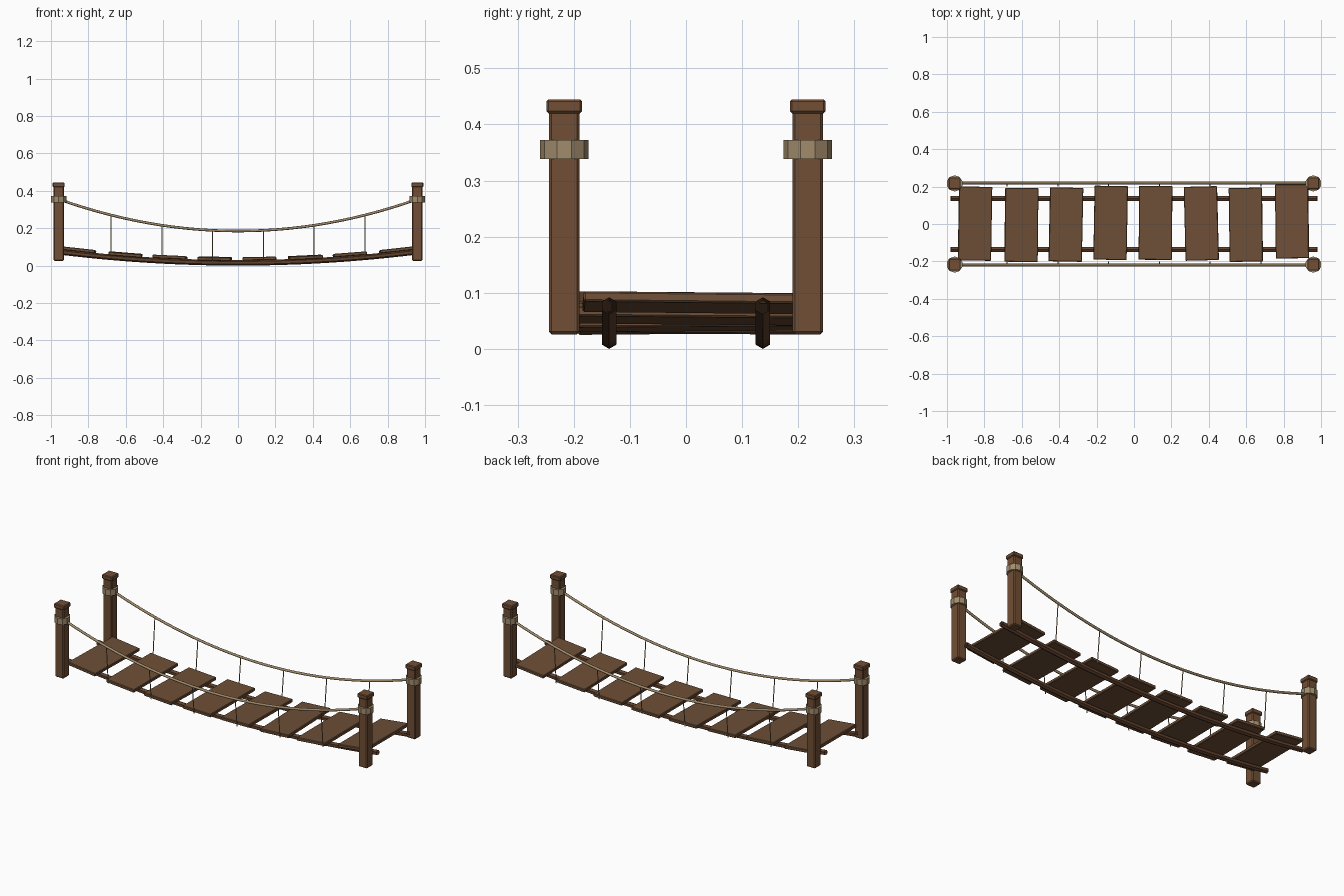
import bpy
import math
from mathutils import Matrix

if "Cube" in bpy.data.objects:
    bpy.data.objects.remove(bpy.data.objects["Cube"])


def material(name, rgb):
    m = bpy.data.materials.new(name)
    m.diffuse_color = (*rgb, 1)
    m.use_nodes = True
    m.node_tree.nodes["Principled BSDF"].inputs["Base Color"].default_value = m.diffuse_color
    return m


WOOD = material("post wood", (0.165, 0.078, 0.036))
PLANK = material("plank wood", (0.155, 0.078, 0.038))
BEAM = material("dark wood", (0.115, 0.052, 0.025))
ROPE = material("rope", (0.36, 0.265, 0.15))


def box(name, loc, size, mat, bevel, rot=(0, 0, 0)):
    bpy.ops.mesh.primitive_cube_add(size=1, location=loc, rotation=rot)
    ob = bpy.context.object
    ob.name = name
    ob.scale = size
    bpy.ops.object.transform_apply(location=False, rotation=False, scale=True)
    ob.data.materials.append(mat)
    mod = ob.modifiers.new("worn edges", 'BEVEL')
    mod.width = bevel
    mod.segments = 1
    return ob


def tube(name, pts, radius, sides, mat, smooth=False):
    """Open tube swept along points that lie in a plane of constant y."""
    verts, faces = [], []
    n = len(pts)
    for i, p in enumerate(pts):
        a, b = pts[max(i - 1, 0)], pts[min(i + 1, n - 1)]
        tilt = Matrix.Rotation(-math.atan2(b[2] - a[2], b[0] - a[0]), 3, 'Y')
        for k in range(sides):
            t = 2 * math.pi * k / sides
            off = tilt @ Matrix.Identity(3).col[2] * (radius * math.cos(t))
            verts.append((p[0] + off.x, p[1] - radius * math.sin(t), p[2] + off.z))
    for i in range(n - 1):
        for k in range(sides):
            j = (k + 1) % sides
            faces.append((i * sides + k, (i + 1) * sides + k,
                          (i + 1) * sides + j, i * sides + j))
    me = bpy.data.meshes.new(name)
    me.from_pydata(verts, [], faces)
    me.materials.append(mat)
    for f in me.polygons:
        f.use_smooth = smooth
    ob = bpy.data.objects.new(name, me)
    bpy.context.collection.objects.link(ob)
    return ob


def deck_z(x):
    return 0.015 + 0.062 * (x / 0.98) ** 2


def rope_z(x):
    return 0.185 + 0.167 * (x / 0.95) ** 2


# Corner posts with caps and rope wraps
for sx in (-1, 1):
    for sy in (-1, 1):
        x, y = sx * 0.959, sy * 0.217
        box("post", (x, y, 0.225), (0.055, 0.055, 0.398), WOOD, 0.005)
        box("post_cap", (x, y, 0.432), (0.064, 0.064, 0.025), WOOD, 0.004)
        bpy.ops.mesh.primitive_cylinder_add(vertices=10, radius=0.043, depth=0.034,
                                            location=(x, y, 0.355))
        wrap = bpy.context.object
        wrap.name = "rope_wrap"
        wrap.data.materials.append(ROPE)

# Hand ropes, hangers and support beams on each side
for sy in (-1, 1):
    xs = [-0.95 + 1.9 * i / 28 for i in range(29)]
    tube("hand_rope", [(x, sy * 0.219, rope_z(x)) for x in xs], 0.007, 8, ROPE, True)
    xs = [-0.98 + 1.96 * i / 24 for i in range(25)]
    tube("support_beam", [(x, sy * 0.137, deck_z(x)) for x in xs], 0.015, 6, BEAM)
    for i in range(1, 7):
        x = -0.95 + 1.9 * i / 7
        z0, z1 = deck_z(x) + 0.01, rope_z(x)
        lean = math.atan2(0.017, z1 - z0)
        bpy.ops.mesh.primitive_cylinder_add(
            vertices=6, radius=0.0025, depth=math.hypot(0.017, z1 - z0),
            location=(x, sy * 0.2105, (z0 + z1) / 2), rotation=(-sy * lean, 0, 0))
        bpy.context.object.name = "hanger"
        bpy.context.object.data.materials.append(ROPE)

# Walking planks: x, y shift, yaw and roll in degrees
planks = [(-0.850, 0.002, -1.0, -0.5), (-0.602, -0.005, -0.6, 0.4),
          (-0.364, -0.003, -1.2, -0.4), (-0.125, 0.006, -1.0, 0.5),
          (0.115, 0.006, -0.4, -0.3), (0.360, 0.003, 1.4, 0.4),
          (0.598, -0.004, 0.8, -0.5), (0.845, 0.014, 0.8, -0.6)]
for x, y, yaw, roll in planks:
    slope = math.atan(2 * 0.062 * x / 0.98 ** 2)
    box("plank", (x, y, deck_z(x) + 0.021), (0.178, 0.395, 0.018), PLANK, 0.003,
        (math.radians(roll), -slope, math.radians(yaw)))
